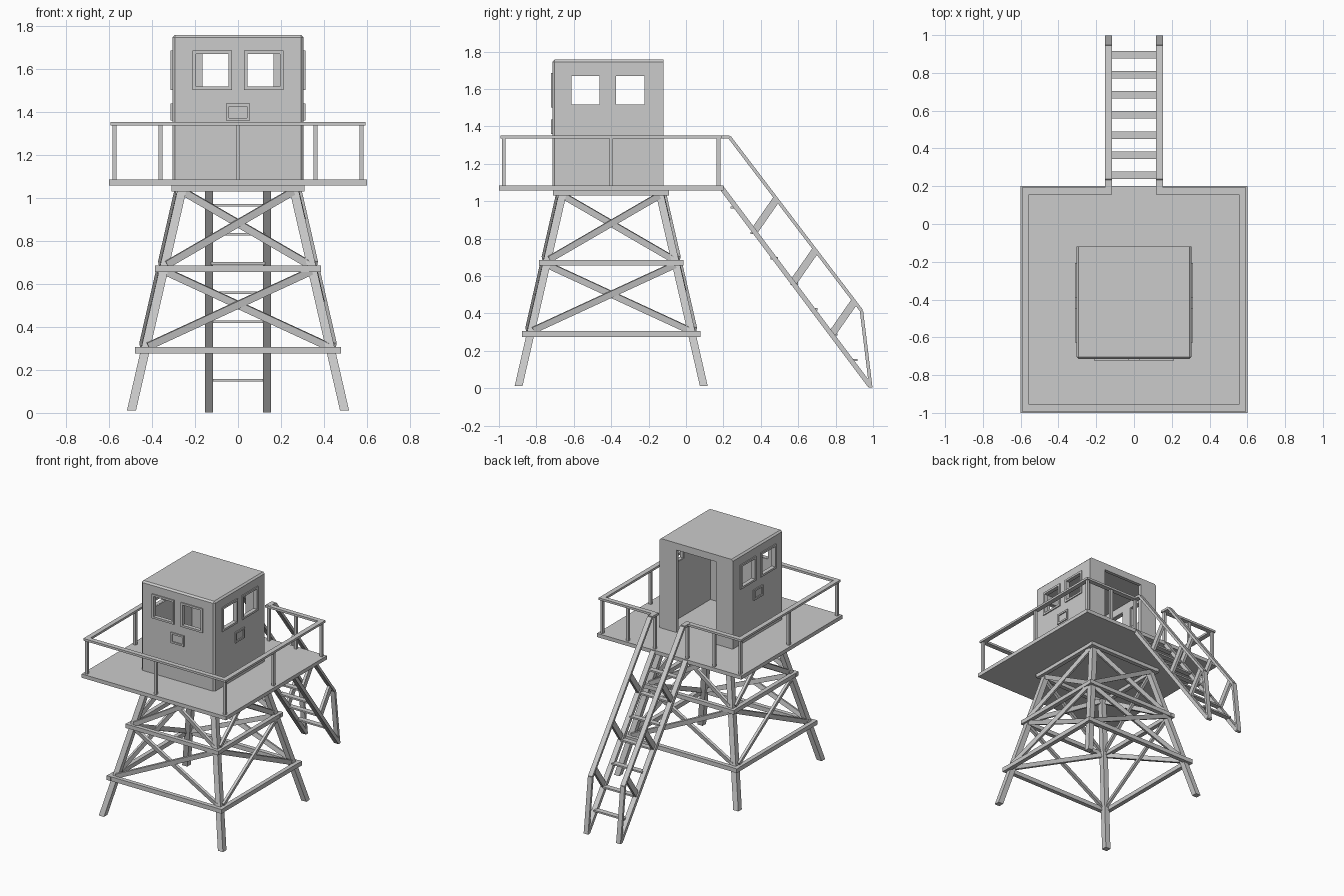
import bpy, bmesh
from math import pi
from mathutils import Vector, Matrix

if "Cube" in bpy.data.objects:
    bpy.data.objects.remove(bpy.data.objects["Cube"])

CY = -0.4          # tower axis in y
AXIS = Matrix.Translation((0, CY, 0))


def finish(name, bm):
    bmesh.ops.recalc_face_normals(bm, faces=bm.faces)
    me = bpy.data.meshes.new(name)
    bm.to_mesh(me)
    bm.free()
    ob = bpy.data.objects.new(name, me)
    bpy.context.collection.objects.link(ob)
    return ob


def box(bm, x0, x1, y0, y1, z0, z1, m=Matrix()):
    s = Matrix.Diagonal((x1 - x0, y1 - y0, z1 - z0, 1))
    t = Matrix.Translation(((x0 + x1) / 2, (y0 + y1) / 2, (z0 + z1) / 2))
    return bmesh.ops.create_cube(bm, size=1, matrix=m @ t @ s)['verts']


def beam(bm, p, q, w, h, side, m=Matrix()):
    """Bar from p to q, w wide along side, h deep across it."""
    p, q = Vector(p), Vector(q)
    d = (q - p).normalized()
    s = Vector(side)
    s = (s - d * s.dot(d)).normalized()
    n = d.cross(s)
    rot = Matrix((s, n, d)).transposed().to_4x4()
    mat = m @ Matrix.Translation((p + q) / 2) @ rot @ Matrix.Diagonal((w, h, (q - p).length, 1))
    bmesh.ops.create_cube(bm, size=1, matrix=mat)


# Splayed legs with level ends
def leg_off(z):
    return 0.495 - 0.229 * (z - 0.012)


bm = bmesh.new()
for sx in (-1, 1):
    for sy in (-1, 1):
        for v in box(bm, -0.021, 0.021, -0.021, 0.021, 0.012, 1.035):
            o = leg_off(v.co.z)
            v.co += Vector((sx * o, CY + sy * o, 0))
finish("legs", bm)

# Horizontal rings and cross braces, repeated on four sides
rings, braces = bmesh.new(), bmesh.new()
for k in range(4):
    m = AXIS @ Matrix.Rotation(k * pi / 2, 4, 'Z')
    for r, z0, z1 in ((0.478, 0.275, 0.307), (0.386, 0.655, 0.685), (0.31, 1.03, 1.057)):
        box(rings, -r, r, -r + 0.002, -r + 0.034, z0, z1, m)
    for z0, z1 in ((0.31, 0.66), (0.69, 1.03)):
        for s in (-1, 1):
            a, b = leg_off(z0), leg_off(z1)
            e = 0.014 + 0.006 * s
            beam(braces, (-s * (a - 0.01), -a - e, z0), (s * (b - 0.005), -b - e, z1),
                 0.018, 0.034, (0, 1, 0.229), m)
finish("leg_rings", rings)
finish("cross_braces", braces)

# Platform deck
bm = bmesh.new()
box(bm, -0.6, 0.6, -1.0, 0.2, 1.057, 1.085)
finish("platform", bm)

# Guard rail: flat top rail and slim posts, open at the stair
R, SX = 0.574, 0.135
rail, posts = bmesh.new(), bmesh.new()
e = R + 0.018
box(rail, -e, e, CY - e, CY - e + 0.036, 1.335, 1.351)
for s in (-1, 1):
    x0, x1 = sorted((s * e, s * (e - 0.036)))
    box(rail, x0, x1, CY - e, CY + e, 1.335, 1.351)
    x0, x1 = sorted((s * e, s * (SX - 0.019)))
    box(rail, x0, x1, CY + e - 0.036, CY + e, 1.335, 1.351)
spots = [(0, -R)] + [(s * x, y) for s in (-1, 1)
                     for x, y in ((R, -R), (R, 0), (R, R), (0.36, R), (SX, R))]
for x, y in spots:
    box(posts, x - 0.01, x + 0.01, CY + y - 0.01, CY + y + 0.01, 1.08, 1.338)
finish("guard_rail", rail)
finish("guard_posts", posts)

# Stair: stringers, handrails, struts, treads
string, hand, tread = bmesh.new(), bmesh.new(), bmesh.new()
for s in (-1, 1):
    x = s * SX
    beam(string, (x, 0.19, 1.072), (x, 0.985, 0.012), 0.038, 0.026, (1, 0, 0))
    pts = [(x, 0.17, 1.343), (x, 0.232, 1.343), (x, 0.938, 0.415), (x, 0.988, 0.004)]
    for a, b in zip(pts, pts[1:]):
        beam(hand, a, b, 0.036, 0.018, (1, 0, 0))
    for i in range(3):
        y, z = 0.365 + 0.209 * i, 0.84 - 0.273 * i
        beam(hand, (x, y, z), (x, y + 0.117, z + 0.168), 0.02, 0.04, (1, 0, 0))
for i in range(7):
    y, z = 0.258 + 0.1065 * i, 0.966 - 0.1358 * i
    box(tread, -0.125, 0.125, y - 0.02, y + 0.02, z - 0.006, z + 0.006)
finish("stair_stringers", string)
finish("stair_handrails", hand)
finish("stair_treads", tread)

# Cabin shell: chamfered box, open back doorway, window openings
X, Y0, Y1, Z0, Z1 = 0.305, -0.715, -0.12, 1.08, 1.757
MID = (Y0 + Y1) / 2
bm = bmesh.new()
box(bm, -X, X, Y0, Y1, Z0, Z1)
edges = [ed for ed in bm.edges
         if not all(v.co.y > MID for v in ed.verts) and not all(v.co.z < 1.2 for v in ed.verts)]
bmesh.ops.bevel(bm, geom=edges, offset=0.012, segments=1, affect='EDGES')
cabin = finish("cabin", bm)

cuts = [(-X + 0.025, X - 0.025, Y0 + 0.025, Y1 - 0.025, Z0 - 0.1, Z1 - 0.03),
        (-0.165, 0.165, Y1 - 0.1, Y1 + 0.1, Z0 - 0.05, 1.705)]
WZ, H = 1.593, 0.078
for s in (-1, 1):
    u = s * 0.12
    cuts.append((u - H, u + H, Y0 - 0.1, Y0 + 0.1, WZ - H, WZ + H))
    cuts.append((-0.5, 0.5, MID + u - H, MID + u + H, WZ - H, WZ + H))
cutters = []
for c in cuts:
    bm = bmesh.new()
    box(bm, *c)
    cut = finish("cabin_cutter", bm)
    cut.hide_render = True
    mod = cabin.modifiers.new("cut", 'BOOLEAN')
    mod.operation, mod.solver, mod.object = 'DIFFERENCE', 'EXACT', cut
    cutters.append(cut)
dg = bpy.context.evaluated_depsgraph_get()
shell = bpy.data.meshes.new_from_object(cabin.evaluated_get(dg))
cabin.modifiers.clear()
cabin.data = shell
for cut in cutters:
    bpy.data.objects.remove(cut)


# Raised frames around windows and small ports on three walls
def frame(bm, u, z, w, h, t, d, m):
    for s in (-1, 1):
        x0, x1 = sorted((u + s * w, u + s * (w - t)))
        box(bm, x0, x1, -d - 0.008, -d + 0.02, z - h, z + h, m)
        z0, z1 = sorted((z + s * h, z + s * (h - t)))
        box(bm, u - w + t, u + w - t, -d - 0.008, -d + 0.02, z0, z1, m)


win, port = bmesh.new(), bmesh.new()
for ang, d in ((0, MID - Y0), (pi / 2, X), (-pi / 2, X)):
    m = Matrix.Translation((0, MID, 0)) @ Matrix.Rotation(ang, 4, 'Z')
    for u in (-0.12, 0.12):
        frame(win, u, WZ, 0.091, 0.091, 0.015, d, m)
    frame(port, 0, 1.398, 0.055, 0.04, 0.013, d, m)
finish("window_frames", win)
finish("port_frames", port)
